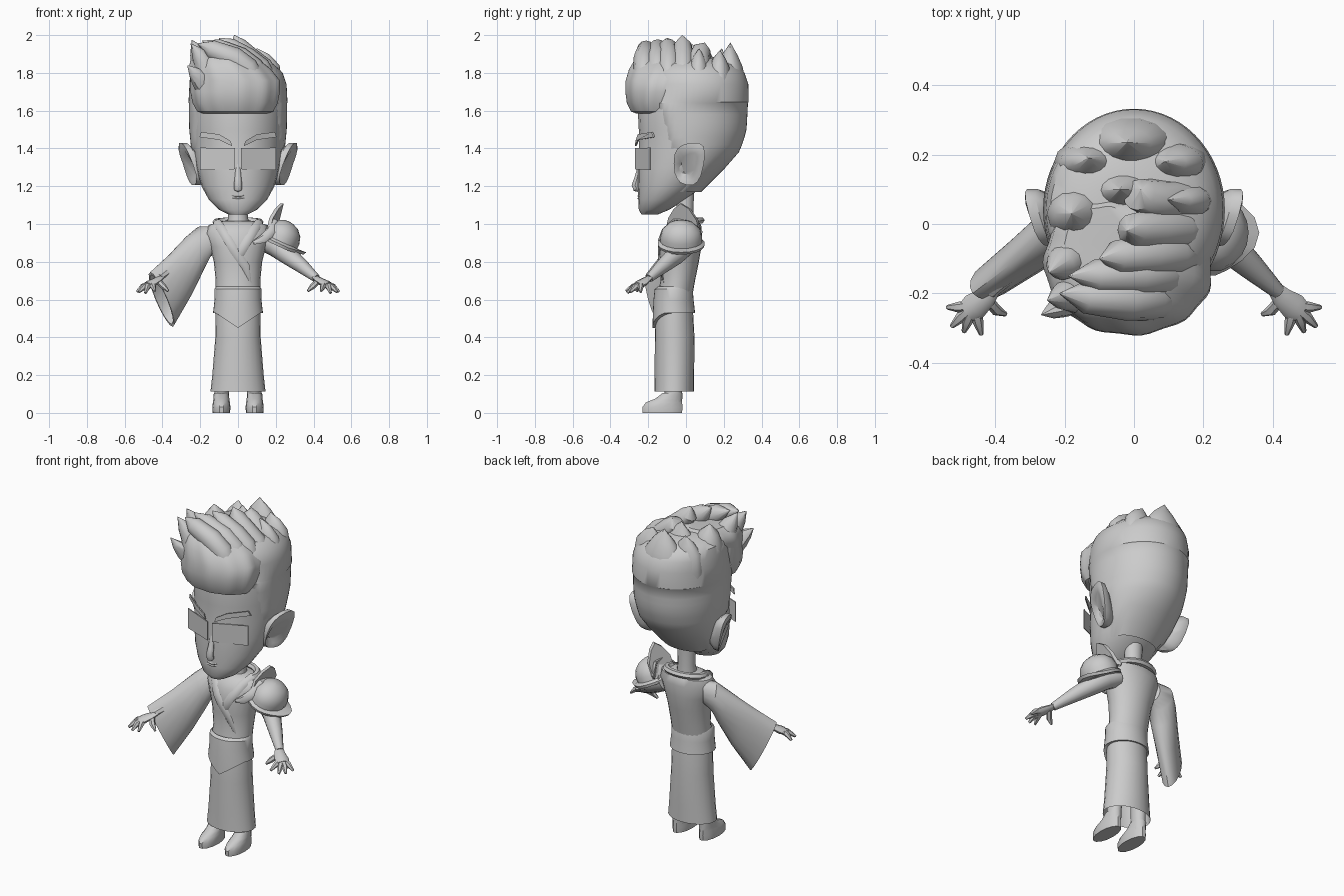
import bpy, bmesh, math
from mathutils import Vector as V

grey = bpy.data.materials.new("plain_grey")
grey.diffuse_color = (0.6, 0.6, 0.6, 1)


def finish(name, bm):
    bmesh.ops.recalc_face_normals(bm, faces=bm.faces[:])
    me = bpy.data.meshes.new(name)
    bm.to_mesh(me)
    bm.free()
    me.materials.append(grey)
    ob = bpy.data.objects.new(name, me)
    bpy.context.collection.objects.link(ob)
    return ob


def skin(name, rings, caps=(True, True), keep=None):
    """Bridge equal rings of points; keep() drops unwanted faces by centre."""
    bm = bmesh.new()
    vs = [[bm.verts.new(p) for p in r] for r in rings]
    n = len(rings[0])
    for a, b in zip(vs, vs[1:]):
        for i in range(n):
            j = (i + 1) % n
            bm.faces.new((a[i], a[j], b[j], b[i]))
    for cap, ring in zip(caps, (vs[0], vs[-1])):
        if cap:
            bm.faces.new(ring)
    if keep:
        bad = [f for f in bm.faces if not keep(f.calc_center_median())]
        bmesh.ops.delete(bm, geom=bad, context='FACES')
    bmesh.ops.remove_doubles(bm, verts=bm.verts[:], dist=0.0005)
    return finish(name, bm)


def level(z, w, yf, yb, n=24, x=0, grow=0, lobes=0):
    """Horizontal oval ring given half width and front/back limits."""
    c, h = (yf + yb) / 2, (yb - yf) / 2
    ang = [2 * math.pi * i / n for i in range(n)]
    return [V((x + (w + grow) * math.cos(a) * (1 - lobes * math.cos(11 * a)),
               c + (h + grow) * math.sin(a) * (1 - lobes * math.cos(11 * a)), z)) for a in ang]


def tube(name, pts, radii, n=8, flat=1.0, ref=(0, 0, 1)):
    pts = [V(p) for p in pts]
    rings = []
    for i, p in enumerate(pts):
        t = (pts[min(i + 1, len(pts) - 1)] - pts[max(i - 1, 0)]).normalized()
        u = t.cross(V(ref)).normalized()
        v = u.cross(t)
        r = max(radii[i], 0.001)
        rings.append([p + u * r * math.cos(k * 2 * math.pi / n) +
                      v * r * flat * math.sin(k * 2 * math.pi / n) for k in range(n)])
    return skin(name, rings)


def plate(name, outline, push=(0, -0.008, 0)):
    return skin(name, [[V(p) for p in outline], [V(p) + V(push) for p in outline]])


# Head
head = [(1.05, .05, -.235, -.15), (1.075, .10, -.25, -.09), (1.13, .155, -.252, 0),
        (1.2, .193, -.255, .09), (1.3, .222, -.255, .19), (1.4, .238, -.25, .28),
        (1.5, .248, -.25, .31), (1.6, .25, -.255, .315), (1.7, .24, -.24, .3)]
skin("head", [level(*r) for r in head])

# Hair shell, sinking into the head along the hairline, leaning left at the crown
shell = [(1.17, .185, -.25, .07), (1.23, .205, -.25, .13), (1.3, .222, -.25, .2),
         (1.38, .236, -.25, .27), (1.42, .24, -.25, .287), (1.46, .244, -.25, .3),
         (1.5, .248, -.25, .31), (1.54, .249, -.25, .313), (1.58, .25, -.25, .315),
         (1.64, .25, -.25, .318), (1.645, .252, -.24, .322), (1.74, .247, -.24, .32),
         (1.8, .235, -.22, .3), (1.845, .205, -.19, .265), (1.875, .15, -.15, .2),
         (1.89, .06, -.09, .1)]


def hair_ring(z, w, yf, yb):
    lean = -max(0, z - 1.78) * .4
    outer, inner = (level(z, w, yf, yb, 60, lean, g) for g in (.01, -.014))
    limit = -.085 - (z - 1.42) * .3 if z > 1.4 else .03 - max(0, z - 1.34) * 1.8
    mix = [1 if z > 1.59 else min(1, max(0, (p.y - limit) / .025 + .5)) for p in outer]
    return [i.lerp(o, m) for i, o, m in zip(inner, outer, mix)]


skin("hair_shell", [hair_ring(*r) for r in shell], (False, True),
     lambda c: c.z > 1.58 or c.y > (-.16 if c.z > 1.36 else -.02))

# Front tuft, one swollen lobed mass above the forehead
tuft = [(1.585, .17, -.262, -.05), (1.595, .2, -.29, -.02), (1.64, .225, -.312, 0),
        (1.7, .236, -.32, .03), (1.76, .236, -.318, .05), (1.82, .218, -.3, .08),
        (1.87, .18, -.27, .08), (1.905, .12, -.22, .05)]
skin("front_tuft", [level(*r, n=66, x=-.012 - max(0, r[0] - 1.76) * .5, lobes=.016)
                    for r in tuft])

# Locks rooted on the right, sweeping over to tips on the left
sweep = [(-.22, -.1, (-.215, -.2, 1.955)), (-.15, -.07, (-.19, -.15, 1.97)),
         (-.09, -.035, (-.1, -.1, 1.985)), (-.015, -.02, (-.02, -.02, 2.0)),
         (.07, -.02, (.02, .1, 1.96))]
for y, dx, tip in sweep:
    tube("swept_lock", [(.17 + dx, y, 1.62), (.185 + dx, y, 1.7), (.182 + dx, y, 1.77),
                        (.15 + dx, y, 1.825), (.08 + dx, y, 1.875),
                        V(tip).lerp(V((.03 + dx, y, 1.895)), .5), tip],
         [.02, .045, .058, .06, .062, .05, 0], 12, .95, (0, 1, 0))
# Left locks, rising to the crown edge
for x, y, r, tip in ((-.155, -.2, .065, (-.25, -.22, 1.955)), (-.165, -.1, .075, (-.245, -.14, 1.975)),
                     (-.155, .03, .09, (-.18, .03, 1.955))):
    tube("left_lock", [(x, y, 1.66), (x - .01, y, 1.76), (x - .015, y, 1.84),
                       V((x - .015, y, 1.85)).lerp(V(tip), .5), tip],
         [r * .9, r, r * .9, r * .6, 0], 12, .95, (0, 1, 0))
# Lock flicking outward beside the left temple
tube("temple_lock", [(-.15, -.2, 1.7), (-.2, -.235, 1.765), (-.235, -.252, 1.805),
                     (-.268, -.262, 1.84)], [.06, .05, .03, 0], 8, .7, (0, 1, 0))
# Broad back locks
for x, y, r, tip in ((-.01, .235, .13, (-.02, .235, 1.96)), (-.13, .18, .1, (-.13, .19, 1.93)),
                     (.115, .18, .1, (.09, .18, 1.92)), (.14, .07, .095, (.1, .07, 1.93)),
                     (-.03, .1, .12, (-.04, .1, 1.96))):
    tube("back_lock", [(x, y - .02, 1.62), (x, y, 1.74), (x, y - .005, 1.83),
                       V((x, y - .005, 1.84)).lerp(V(tip), .45), tip],
         [r * .9, r, r * .85, r * .5, 0], 14, .65, (0, 1, 0))

# Nose and mouth
tube("nose", [(0, -.235, 1.38), (0, -.246, 1.3), (0, -.26, 1.24), (0, -.27, 1.205),
              (0, -.262, 1.185), (0, -.25, 1.175)], [.01, .013, .018, .022, .022, .008],
     10, .85, (0, 1, 0))
for z in (1.15, 1.138):
    tube("lip", [(-.065, -.225, 1.143), (-.03, -.245, z), (0, -.25, z - .002),
                 (.03, -.245, z), (.065, -.225, 1.143)], [.002, .006, .007, .006, .002], 6)

for s in (-1, 1):
    # Eye panels and brows
    plate("eye", [(s * .015, -.265, 1.402), (s * .2, -.185, 1.404), (s * .2, -.185, 1.285),
                  (s * .015, -.265, 1.29)], (0, -.006, 0))
    plate("eyebrow", [(s * .03, -.262, 1.412), (s * .1, -.248, 1.445), (s * .205, -.165, 1.46),
                      (s * .195, -.175, 1.487), (s * .1, -.248, 1.475), (s * .04, -.26, 1.44)])
    # Ears, broad at the top and cupped outward
    rings = []
    for size, dx in ((.7, -.07), (1, -.03), (1, .0), (.75, .0), (.5, -.012)):
        ring = []
        for k in range(16):
            a = 2 * math.pi * k / 16
            c, d = [math.copysign(abs(q) ** .75, q) for q in (math.cos(a), math.sin(a))]
            ring.append(V((s * (.266 + dx + .036 * d + .026 * c),
                           .015 + size * .08 * c * (1 + .15 * d) + .01 * d,
                           1.318 + size * .112 * d + .012 * c * d)))
        rings.append(ring)
    skin("ear", rings)
    # Legs and shoes
    skin("leg", [level(.04, .036, -.115, -.025, 12, s * .088),
                 level(.3, .042, -.11, -.01, 12, s * .08)])
    skin("shoe", [level(z, w, f, b, 14, s * .088) for z, w, f, b in
                  ((0, .046, -.232, -.018), (.03, .048, -.234, -.016), (.055, .045, -.215, -.018),
                   (.075, .042, -.165, -.018), (.105, .04, -.125, -.018))])
    # Hands
    tube("hand", [(s * .4, -.18, .725), (s * .425, -.21, .705), (s * .46, -.238, .685),
                  (s * .48, -.255, .675)], [.02, .03, .04, .034], 8, .5)
    for tip, bend in (((.537, -.24, .64), (.505, -.24, .67)), ((.525, -.295, .64), (.5, -.27, .665)),
                      ((.49, -.31, .635), (.48, -.28, .665)), ((.44, -.318, .645), (.45, -.28, .67)),
                      ((.37, -.26, .645), (.395, -.25, .67))):
        root = (.46, -.235, .685) if tip[0] > .4 else (.425, -.215, .7)
        tube("finger", [(s * p[0], p[1], p[2]) for p in (root, bend, tip)],
             [.016, .016, .007], 6)

# Neck, torso, skirt
skin("neck", [level(.98, .06, -.07, .045, 14), level(1.06, .05, -.05, .04, 14),
              level(1.2, .055, -.06, .045, 14)])
skin("torso", [level(*r) for r in
               ((.6, .118, -.155, .03), (.7, .118, -.135, .048), (.8, .128, -.138, .068),
                (.88, .148, -.142, .082), (.95, .172, -.13, .085), (.995, .155, -.1, .08),
                (1.015, .08, -.07, .06))])
skin("skirt", [level(*r) for r in
               ((.112, .146, -.168, .042), (.2, .136, -.166, .043), (.4, .12, -.165, .045),
                (.56, .118, -.16, .036), (.62, .112, -.15, .03))], (False, True))


# Sash with a pointed front
def sash_ring(z, w, f, b, drop=0):
    return [p - V((0, 0, drop * max(0, 1 - abs(p.x) / .12) if p.y < -.06 else 0))
            for p in level(z, w, f, b, 32)]


skin("sash", [sash_ring(.64, .11, -.145, .025), sash_ring(.668, .116, -.15, .032),
              sash_ring(.655, .125, -.166, .036), sash_ring(.6, .124, -.172, .04),
              sash_ring(.53, .132, -.178, .048, .08), sash_ring(.53, .118, -.162, .04, .08)],
     (False, False))

# Collar roll behind the neck and crossed lapels
arc = [math.radians(a) for a in range(-20, 201, 20)]
tube("collar", [(.115 * math.cos(a), .005 + .075 * math.sin(a), 1.01 + .01 * math.sin(a))
                for a in arc], [.02] * len(arc), 6, .9)
for s, mid_x, end in ((-1, .04, (.065, -.118, .69)), (1, .005, (-.005, -.134, .8))):
    tube("lapel", [(s * .115, -.02, 1.012), (s * .095, -.095, .985), (s * .05, -.137, .91),
                   (s * .02, -.141, .86), (mid_x, -.137, (.86 + end[2]) / 2), end],
         [.022, .024, .024, .024, .022, .006], 6, .4, (0, 1, 0))

# Wide sleeve with a hollow mouth
side = V((.62, -.78, 0))


def sleeve_ring(top, bottom, w, size=1):
    t, b = V(top), V(bottom)
    c, h = (t + b) / 2, (t - b) / 2 * size
    return [c + h * math.cos(a) + side * w * size * math.sin(a)
            for a in [2 * math.pi * k / 16 for k in range(16)]]


cuts = [((-.11, 0, .985), (-.11, 0, .85), .06), ((-.2, -.005, .988), (-.165, .0, .82), .075),
        ((-.26, -.04, .94), (-.2, -.02, .74), .072), ((-.36, -.12, .84), (-.26, -.06, .61), .062),
        ((-.465, -.2, .745), (-.345, -.12, .455), .052)]
skin("wide_sleeve", [sleeve_ring(*c) for c in cuts] +
     [sleeve_ring(*cuts[4], .9), sleeve_ring(*cuts[3], .8), sleeve_ring(*cuts[2], .6)])
tube("sleeve_forearm", [(-.28, -.07, .82), (-.36, -.14, .755), (-.415, -.195, .715)],
     [.035, .03, .022])

# Bare arm
tube("bare_arm", [(.13, 0, .92), (.2, -.01, .885), (.27, -.06, .83), (.34, -.125, .775),
                  (.415, -.195, .712)], [.06, .06, .05, .038, .022], 12)

# Shoulder guard: dome, flared rim, upright crest and strap
tilt, across, mid = V((.42, 0, .91)), V((.91, 0, -.42)), V((.225, -.025, .915))


def guard_ring(h, r):
    return [mid + tilt * h + across * r * math.cos(a) + V((0, 1, 0)) * r * 1.12 * math.sin(a)
            for a in [2 * math.pi * k / 18 for k in range(18)]]


skin("shoulder_dome", [guard_ring(h, r) for h, r in
                       ((-.03, .098), (.02, .1), (.06, .088), (.09, .06), (.105, .025), (.108, .002))])
rim = [guard_ring(h, r) for h, r in ((-.005, .097), (-.02, .112), (-.035, .108), (-.03, .09))]
for ring in rim[1:3]:
    for p in ring:
        p += V((.04, 0, 0)) * max(0, ((p - mid).dot(across) - .07) / .04)
skin("shoulder_rim", rim, (False, False))
plate("shoulder_crest", [(.15, -.1, .96), (.165, -.085, 1.03), (.195, -.055, 1.08),
                         (.222, -.02, 1.108), (.215, .025, 1.08), (.2, .065, 1.02),
                         (.16, .08, .95)], (.02, -.01, .0))
tube("shoulder_strap", [(.08, -.135, .9), (.13, -.135, .92), (.18, -.115, .96), (.2, -.06, 1.01),
                        (.19, .03, 1.01), (.16, .08, .95)], [.012, .024, .028, .028, .024, .012],
     6, .5, (.6, -.5, .6))

# Smooth shading with sharp edges kept
for ob in bpy.context.collection.objects:
    ob.select_set(True)
    bpy.context.view_layer.objects.active = ob
bpy.ops.object.shade_smooth_by_angle(angle=math.radians(40))
